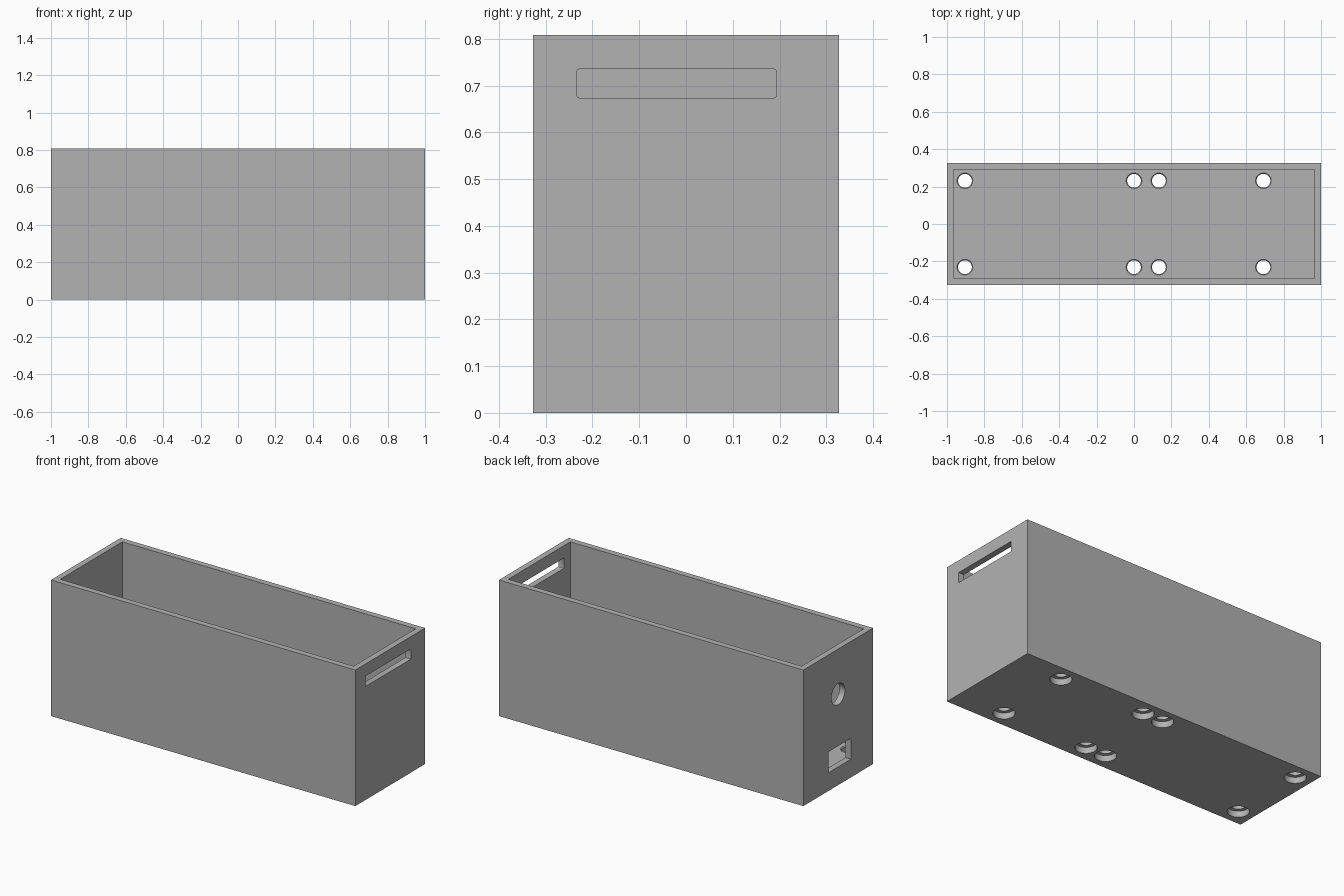
import bpy, bmesh, math

cube = bpy.data.objects.get("Cube")
if cube:
    bpy.data.objects.remove(cube, do_unlink=True)

WIDTH, DEPTH, HEIGHT = 2.0, 0.654, 0.808
WALL, FLOOR = 0.036, 0.1

grey = bpy.data.materials.new("plain grey")
grey.use_nodes = True
grey.diffuse_color = (0.448, 0.448, 0.448, 1)
grey.node_tree.nodes["Principled BSDF"].inputs["Base Color"].default_value = grey.diffuse_color


def add_object(name, bm):
    bmesh.ops.recalc_face_normals(bm, faces=bm.faces)
    mesh = bpy.data.meshes.new(name)
    bm.to_mesh(mesh)
    bm.free()
    mesh.materials.append(grey)
    obj = bpy.data.objects.new(name, mesh)
    bpy.context.collection.objects.link(obj)
    return obj


def block(name, low, high, corner=0):
    """Box between two corners, optionally rounding its edges along x."""
    bm = bmesh.new()
    bmesh.ops.create_cube(bm, size=1)
    for v in bm.verts:
        v.co = [h if c > 0 else l for c, l, h in zip(v.co, low, high)]
    if corner:
        edges = [e for e in bm.edges if abs(e.verts[0].co.x - e.verts[1].co.x) > 0.01]
        bmesh.ops.bevel(bm, geom=edges, offset=corner, segments=3, profile=0.5, affect='EDGES')
    return add_object(name, bm)


def turned(name, profile, place, sides=40):
    """Closed solid of (radius, height) rings around z, moved to place."""
    bm = bmesh.new()
    rings = []
    for r, z in profile:
        rings.append([bm.verts.new((place[0] + r * math.cos(math.tau * i / sides),
                                    place[1] + r * math.sin(math.tau * i / sides),
                                    place[2] + z)) for i in range(sides)])
    for a, b in zip(rings, rings[1:]):
        for i in range(sides):
            j = (i + 1) % sides
            bm.faces.new((a[i], a[j], b[j], b[i]))
    bm.faces.new(rings[0])
    bm.faces.new(rings[-1])
    return add_object(name, bm)


x, y = WIDTH / 2, DEPTH / 2
box = block("open_box", (-x, -y, 0), (x, y, HEIGHT))

# Inner cavity, end slot and the rectangular port on the other end
cutters = [
    block("cavity_cutter", (WALL - x, WALL - y, FLOOR), (x - WALL, y - WALL, HEIGHT + 0.1)),
    block("slot_cutter", (x - 0.1, -0.233, 0.674), (x + 0.1, 0.193, 0.735), 0.004),
    block("port_cutter", (-x - 0.1, -0.12, 0.108), (0.1 - x, 0.093, 0.232)),
]

# Round opening above the port
round_cutter = turned("round_cutter", [(0.063, -0.1), (0.063, 0.1)], (0, 0, 0))
round_cutter.rotation_euler.y = math.pi / 2
round_cutter.location = (-x, 0, 0.54)
cutters.append(round_cutter)

# Stepped screw holes through the floor
screw_profile = [(0.058, -0.05), (0.058, 0.036), (0.037, 0.036),
                 (0.037, FLOOR - 0.005), (0.042, FLOOR), (0.042, FLOOR + 0.02)]
for hole_x in (-0.904, 0, 0.133, 0.692):
    for side in (-1, 1):
        cutters.append(turned("screw_hole_cutter", screw_profile, (hole_x, side * 0.231, 0)))

for cutter in cutters:
    cutter.hide_render = True
    mod = box.modifiers.new(cutter.name, 'BOOLEAN')
    mod.operation = 'DIFFERENCE'
    mod.solver = 'EXACT'
    mod.object = cutter

# Bake the cuts, then discard the cutters
bpy.context.view_layer.update()
depsgraph = bpy.context.evaluated_depsgraph_get()
baked = bpy.data.meshes.new_from_object(box.evaluated_get(depsgraph))
box.modifiers.clear()
box.data = baked
baked.materials.clear()
baked.materials.append(grey)
for face in baked.polygons:
    face.material_index = 0
for cutter in cutters:
    bpy.data.objects.remove(cutter, do_unlink=True)

bpy.context.view_layer.objects.active = box
box.select_set(True)
bpy.ops.object.shade_smooth_by_angle(angle=math.radians(30))
